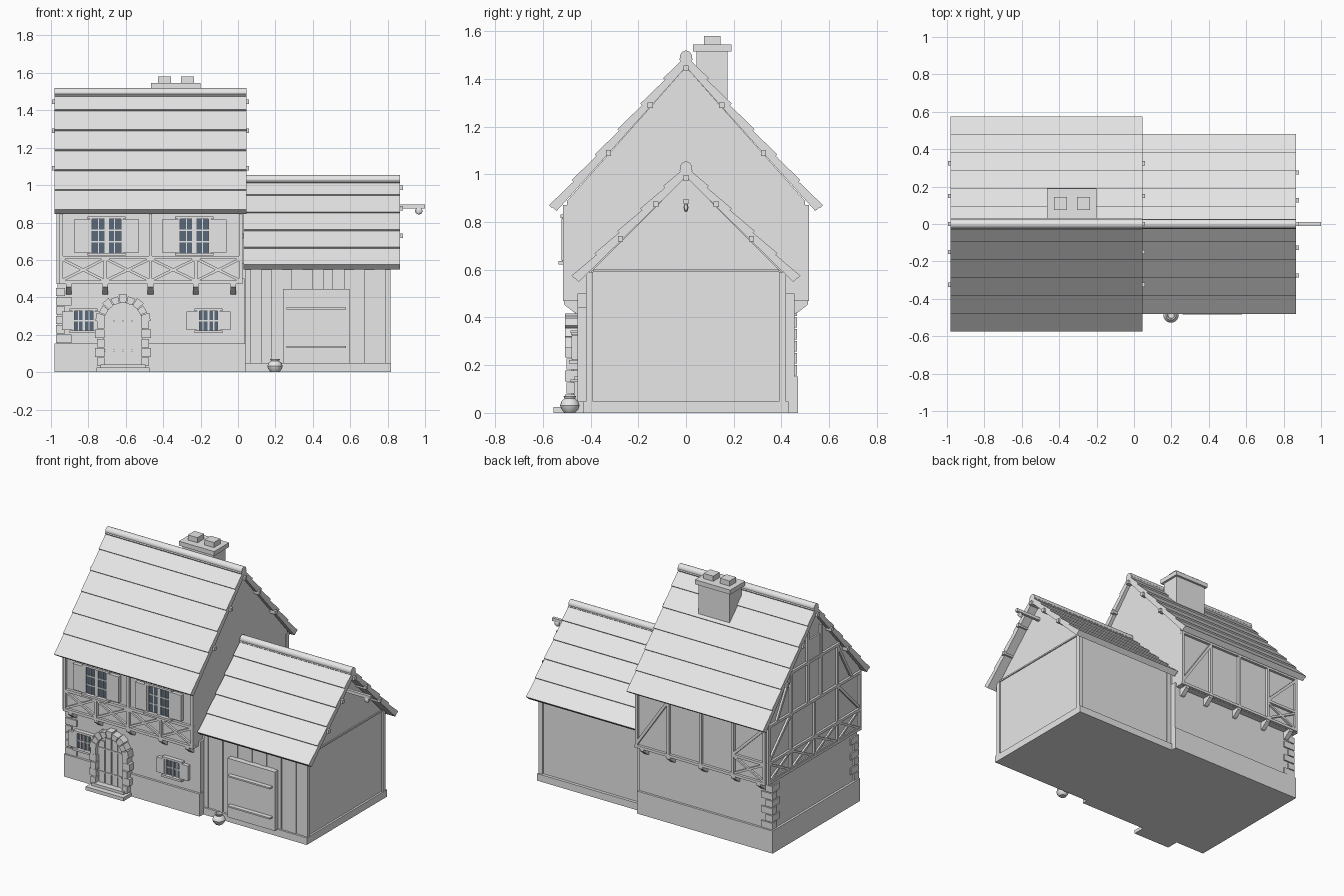
import bpy, bmesh
from math import sin, cos, pi
from mathutils import Vector, Matrix

cube = bpy.data.objects.get("Cube")
if cube:
    bpy.data.objects.remove(cube)


def material(name, rgb):
    m = bpy.data.materials.new(name)
    m.use_nodes = True
    m.diffuse_color = (*rgb, 1)
    m.node_tree.nodes["Principled BSDF"].inputs["Base Color"].default_value = (*rgb, 1)
    return m


GREY = material("light_grey", (0.8, 0.8, 0.8))
GLASS = material("blue_glass", (0.1, 0.14, 0.19))


def finish(name, bm, mat=GREY):
    bmesh.ops.recalc_face_normals(bm, faces=bm.faces)
    mesh = bpy.data.meshes.new(name)
    bm.to_mesh(mesh)
    bm.free()
    mesh.materials.append(mat)
    ob = bpy.data.objects.new(name, mesh)
    bpy.context.collection.objects.link(ob)
    return ob


def box(name, x, y, z, mat=GREY):
    """Box from three (low, high) ranges."""
    bm = bmesh.new()
    size = [r[1] - r[0] for r in (x, y, z)]
    mid = [(r[0] + r[1]) / 2 for r in (x, y, z)]
    bmesh.ops.create_cube(bm, size=1, matrix=Matrix.Translation(mid) @ Matrix.Diagonal((*size, 1)))
    return finish(name, bm, mat)


def prism(name, pts, lo, hi, axis="x"):
    """Extrude a (y, z) profile along x, or an (x, z) profile along y."""
    bm = bmesh.new()
    place = (lambda a, b, c: (c, a, b)) if axis == "x" else (lambda a, b, c: (a, c, b))
    ends = [[bm.verts.new(place(a, b, c)) for a, b in pts] for c in (lo, hi)]
    n = len(pts)
    for ring in ends:
        bm.faces.new(ring)
    for i in range(n):
        j = (i + 1) % n
        bm.faces.new((ends[0][i], ends[0][j], ends[1][j], ends[1][i]))
    return finish(name, bm)


def beam(name, p, q, normal, width=0.018, depth=0.036):
    """Straight timber from p to q, half sunk into the wall with this normal."""
    p, q, n = Vector(p), Vector(q), Vector(normal)
    d = (q - p).normalized()
    rot = Matrix((d, n.cross(d), n)).transposed().to_4x4()
    bm = bmesh.new()
    scale = Matrix.Diagonal(((q - p).length, width, depth, 1))
    bmesh.ops.create_cube(bm, size=1, matrix=Matrix.Translation((p + q) / 2) @ rot @ scale)
    return finish(name, bm)


def lathe(name, profile, centre, axis="z", steps=20):
    """Turned part from (radius, height) pairs."""
    bm = bmesh.new()
    vs = [bm.verts.new((r, 0, h)) for r, h in profile]
    es = [bm.edges.new(e) for e in zip(vs, vs[1:])]
    bmesh.ops.spin(bm, geom=vs + es, axis=(0, 0, 1), cent=(0, 0, 0), angle=2 * pi, steps=steps)
    bmesh.ops.remove_doubles(bm, verts=bm.verts, dist=0.0005)
    if axis == "x":
        bmesh.ops.rotate(bm, verts=bm.verts, matrix=Matrix.Rotation(pi / 2, 3, "Y"))
    bmesh.ops.translate(bm, verts=bm.verts, vec=centre)
    ob = finish(name, bm)
    bpy.ops.object.select_all(action="DESELECT")
    ob.select_set(True)
    bpy.context.view_layer.objects.active = ob
    bpy.ops.object.shade_smooth_by_angle()
    return ob


def roof(name, x0, x1, top, eave, half, courses, purlins):
    """Two pitched sides in overlapping courses, ridge tile and purlin ends."""
    slope = Vector((half, eave - top))
    for s in (-1, 1):
        out = Vector((-slope.y, slope.x)).normalized()

        def at(t, off):
            p = Vector((0, top)) + slope * t + out * off
            return (s * p.x, p.y)
        prism(name + "_deck", [at(0, -.04), at(.995, -.04), at(.995, -.014), at(0, -.014)], x0, x1)
        for i in range(courses):
            a, b = i / courses, (i + 1) / courses
            prism(name + "_course", [at(a, -.022), at(b, -.016), at(b, 0), at(a, -.01)], x0, x1)
    lathe(name + "_ridge", [(0, x0), (.025, x0), (.025, x1), (0, x1)], (0, 0, top - .016), "x")
    for y, z in purlins:
        for s in ((-1, 1) if y else (1,)):
            box(name + "_purlin", (x0 - .015, x1 + .015), (s * y - .011, s * y + .011), (z - .012, z + .012))


def window(x, y, w, z0, z1, shutter, mullions, bars):
    """Glazed front window with frame, glazing bars and open shutters."""
    h, f = w / 2, .012
    box("window_glass", (x - h, x + h), (y - .012, y + .02), (z0, z1), GLASS)
    for s in (-1, 1):
        box("window_jamb", (x + s * h - f / 2, x + s * h + f / 2), (y - .022, y + .02), (z0, z1))
        a, b = sorted((x + s * (h + f / 2), x + s * (h + shutter)))
        box("shutter", (a, b), (y - .025, y + .01), (z0 + .002, z1 - .002))
    box("window_head", (x - h - .02, x + h + .02), (y - .028, y + .02), (z1, z1 + .014))
    box("window_sill", (x - h - .02, x + h + .02), (y - .036, y + .02), (z0 - .014, z0))
    box("window_mullion", (x - mullions, x + mullions), (y - .02, y), (z0, z1))
    for i in range(1, bars + 1):
        z = z0 + (z1 - z0) * i / (bars + 1)
        box("glazing_bar", (x - h, x + h), (y - .017, y), (z - .004, z + .004))
    for s in (-1, 1):
        m = x + s * h * .52
        box("glazing_bar", (m - .003, m + .003), (y - .016, y), (z0, z1))


# Main house walls
box("plinth", (-.98, .04), (-.47, .47), (0, .153))
box("ground_floor", (-.965, .035), (-.455, .455), (.1, .5))
prism("upper_floor", [(-.498, .47), (.498, .47), (.498, .89), (0, 1.45), (-.498, .89)], -.955, .022)
roof("main_roof", -.98, .045, 1.51, .87, .575, 6, [(0, 1.445), (.15, 1.29), (.325, 1.09)])

# Chimney
box("chimney_stack", (-.45, -.215), (.045, .175), (1.2, 1.52))
box("chimney_cap", (-.465, -.2), (.03, .19), (1.515, 1.545))
for x in (-.393, -.27):
    box("chimney_pot", (x - .036, x + .036), (.075, .145), (1.54, 1.58))

# Timber framing, front and back
posts = [-.945, -.71, -.468, -.225, .014]
for s in (-1, 1):
    y, n = s * .498, (0, s, 0)
    for z in (.48, .613, .862):
        if s < 0 or z != .613:
            beam("rail", (-.955, y, z), (.024, y, z), n)
    for i, x in enumerate(posts):
        beam("post", (x, y, .47), (x, y, .87 if s > 0 or i % 2 == 0 else .61), n)
        bx = x + (.04 if i == 0 else -.04 if i == 4 else 0)
        prism("jetty_bracket", [(s * .44, .41), (s * .468, .42), (s * .512, .455),
                                (s * .512, .472), (s * .44, .472)], bx - .015, bx + .015)
    for i, (a, b) in enumerate(zip(posts, posts[1:])):
        if s < 0 or i == 0:
            beam("cross_brace", (a, y, .488), (b, y, .606), n, .014, .026)
            beam("cross_brace", (a, y, .606), (b, y, .488), n, .014, .028)
beam("rail", (posts[0], .498, .613), (posts[1], .498, .613), (0, 1, 0))
beam("long_brace", (posts[4], .498, .5), (posts[3], .498, .85), (0, 1, 0))
beam("long_brace", (posts[0], .498, .85), (posts[1], .498, .62), (0, 1, 0))

# Timber framing, left-hand gable as seen from the front
gx, gn = -.955, (-1, 0, 0)
for z, h in ((.48, .5), (.613, .5), (.862, .5), (1.14, .27)):
    beam("gable_rail", (gx, -h, z), (gx, h, z), gn, .018, .03)
for y in (-.49, -.25, 0, .25, .49):
    beam("gable_post", (gx, y, .47), (gx, y, .87), gn, .018, .03)
for s in (-1, 1):
    for a, b in ((.01, .24), (.26, .48)):
        beam("gable_cross", (gx, s * a, .488), (gx, s * b, .606), gn, .014, .022)
        beam("gable_cross", (gx, s * a, .606), (gx, s * b, .488), gn, .014, .024)
    beam("gable_brace", (gx, s * .48, .63), (gx, s * .26, .85), gn, .018, .026)
    beam("gable_loft_post", (gx, s * .07, .86), (gx, s * .07, 1.35), gn, .018, .03)
    beam("gable_loft_brace", (gx, s * .4, .87), (gx, s * .25, 1.13), gn, .018, .026)
    beam("gable_post", (gx, s * .25, .86), (gx, s * .25, 1.14), gn, .018, .03)
box("loft_shutter", (-.966, -.95), (-.06, .06), (1.15, 1.29))

# Corner stones
for s in (-1, 1):
    for i in range(6):
        w, d = ((.085, .05), (.05, .085))[i % 2]
        y = sorted((s * .465, s * (.465 - d)))
        box("corner_stone", (-.974, -.974 + w), y, (.157 + i * .05, .201 + i * .05))

# Windows
for x in (-.703, -.233):
    window(x, -.498, .165, .637, .818, .09, .012, 2)
for x, z in ((-.825, .222), (-.158, .222)):
    window(x, -.455, .11, z, z + .105, .062, .006, 1)

# Arched front door with stone surround and steps
dx, spring = -.615, .27
arch = [(dx + .105 * cos(pi * i / 12), spring + .105 * sin(pi * i / 12)) for i in range(13)]
prism("front_door", [(dx - .105, .03), (dx + .105, .03)] + arch, -.472, -.44, "y")
for i in range(4):
    x = dx - .072 + i * .048
    box("door_plank", (x - .021, x + .021), (-.48, -.46), (.04, .35 if i in (1, 2) else .325))
for z in (.11, .27):
    box("door_strap", (dx - .1, dx + .08), (-.484, -.47), (z, z + .01))
for s in (-1, 1):
    for i in range(5):
        w = .05 if i % 2 else .038
        x = sorted((dx + s * .1, dx + s * (.1 + w)))
        box("jamb_stone", x, (-.508 + .006 * (i % 2), -.44), (.032 + i * .05, .078 + i * .05))
for i in range(9):
    a, b, r = pi * (i + .05) / 9, pi * (i + .95) / 9, .148 if i % 2 == 0 else .138
    prism("arch_stone", [(dx + k * cos(t), spring + k * sin(t))
                         for k, t in ((.1, a), (r, a), (r, b), (.1, b))], -.508, -.44, "y")
box("lower_step", (-.757, -.472), (-.556, -.44), (0, .024))
box("upper_step", (-.735, -.495), (-.52, -.44), (.02, .042))

# Barn
box("barn_plinth", (.02, .818), (-.43, .43), (0, .048))
prism("barn_walls", [(-.41, .04), (.41, .04), (.41, .58), (0, .99), (-.41, .58)], .02, .805)
for x in (.055, .8):
    for s in (-1, 1):
        box("barn_post", (x - .015, x + .015), sorted((s * .39, s * .42)), (.04, .59))
beam("barn_tie_beam", (.805, -.39, .597), (.805, .39, .597), (1, 0, 0), .01, .014)
for i in range(13):
    x = .07 + i * .055
    box("barn_plank", (x + .001, x + .054), (-.416 - .004 * (i % 2), -.4), (.045, .585))
roof("barn_roof", .03, .867, 1.045, .575, .48, 5, [(0, .985), (.127, .875), (.275, .73)])

# Barn door with straps
box("barn_door", (.24, .595), (-.455, -.4), (.045, .445))
for z in (.135, .34):
    box("barn_door_strap", (.26, .578), (-.485, -.45), (z - .005, z + .005))

# Hoist beam with pulley
box("hoist_beam", (.78, 1.0), (-.01, .01), (.876, .897))
lathe("pulley", [(0, -.02), (.013, -.016), (.02, 0), (.013, .016), (0, .02)], (.967, 0, .862), "x", 12).scale.y = .5

# Clay pot beside the barn door
lathe("clay_pot", [(0, 0), (.022, 0), (.036, .016), (.041, .032), (.034, .05), (.022, .06),
                   (.027, .071), (.02, .071), (.016, .06), (0, .055)], (.198, -.487, 0))
